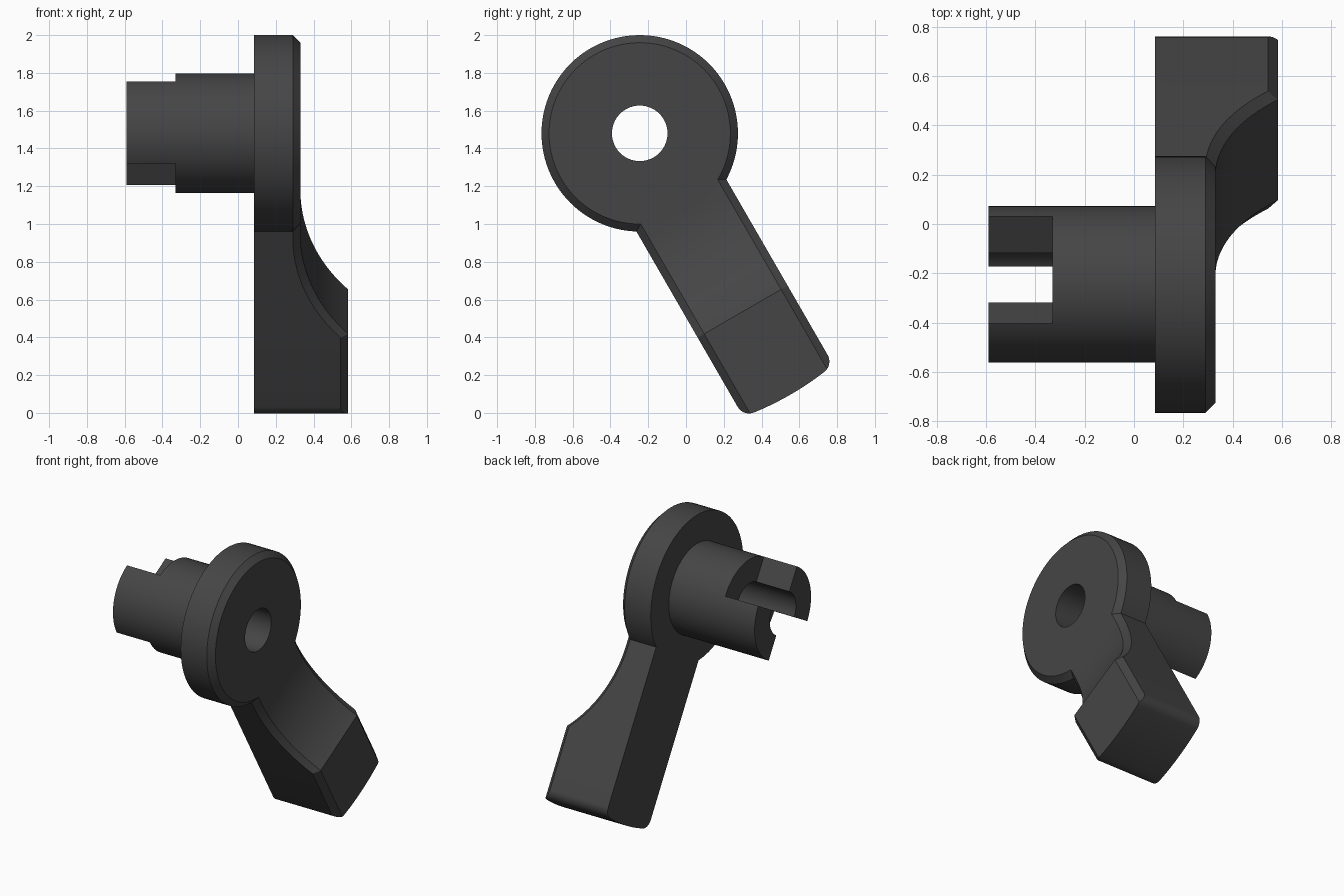
import bpy, bmesh, math

if "Cube" in bpy.data.objects:
    bpy.data.objects.remove(bpy.data.objects["Cube"])

HUB_Y, HUB_Z = -0.245, 1.48
BACK, FACE, BLOCK = 0.085, 0.33, 0.583      # x of back, hub face, grip face
HALF, CH = 0.275, 0.04                      # arm half width, chamfer
C, S = 0.5, math.sqrt(3) / 2                # arm leans 60 degrees below level

mat = bpy.data.materials.new("charcoal")
mat.diffuse_color = (0.06, 0.06, 0.06, 1)
mat.use_nodes = True
mat.node_tree.nodes["Principled BSDF"].inputs["Base Color"].default_value = mat.diffuse_color


def make(name, bm):
    bmesh.ops.remove_doubles(bm, verts=bm.verts, dist=1e-5)
    bmesh.ops.dissolve_degenerate(bm, edges=bm.edges, dist=1e-5)
    bmesh.ops.recalc_face_normals(bm, faces=bm.faces)
    me = bpy.data.meshes.new(name)
    bm.to_mesh(me)
    bm.free()
    me.materials.append(mat)
    ob = bpy.data.objects.new(name, me)
    bpy.context.collection.objects.link(ob)
    return ob


def loft(bm, rings, closed=False):
    vs = [[bm.verts.new(p) for p in r] for r in rings]
    n = len(rings[0])
    for i in range(len(vs) - (0 if closed else 1)):
        a, b = vs[i], vs[(i + 1) % len(vs)]
        for j in range(n):
            k = (j + 1) % n
            bm.faces.new((a[j], a[k], b[k], b[j]))
    if not closed:
        bm.faces.new(vs[0])
        bm.faces.new(vs[-1])


def boolean(ob, other, op):
    m = ob.modifiers.new(op.lower(), 'BOOLEAN')
    m.operation, m.solver, m.object = op, 'EXACT', other
    bpy.context.view_layer.objects.active = ob
    bpy.ops.object.modifier_apply(modifier=m.name)
    bpy.data.objects.remove(other)


# Hub disc, hollow shaft and bore as one turned profile (x, radius)
profile = [(-0.59, 0.147), (-0.59, 0.317), (BACK, 0.317), (BACK, 0.52),
           (FACE - CH, 0.52), (FACE, 0.48), (FACE, 0.147)]
SEG = 96
bm = bmesh.new()
loft(bm, [[(x, HUB_Y + r * math.cos(t), HUB_Z + r * math.sin(t)) for x, r in profile]
          for t in (2 * math.pi * i / SEG for i in range(SEG))], closed=True)
handle = make("lever_handle", bm)

# Two opposite quarter notches at the shaft end
for deg in (30, 210):
    bm = bmesh.new()
    quad = []
    for r, d in ((0, 0), (0.6, 0), (0.85, 45), (0.6, 90)):
        t = math.radians(deg + d)
        quad.append((HUB_Y + r * math.cos(t), HUB_Z + r * math.sin(t)))
    loft(bm, [[(x, y, z) for y, z in quad] for x in (-0.7, -0.33)])
    boolean(handle, make("notch_cutter", bm), 'DIFFERENCE')

# Arm stations: (distance along arm, half width, front height)
A0, A1, RISE = 0.48, 1.09, BLOCK - FACE
RAD = ((A1 - A0) ** 2 + RISE ** 2) / (2 * RISE)
stations = [(0.3, HALF, FACE)]
for i in range(21):                          # concave sweep up to the grip
    a = A0 + (A1 - A0) * i / 20
    stations.append((a, HALF, FACE + RAD - math.sqrt(RAD ** 2 - (a - A0) ** 2)))
END, FIL = 1.597, 0.07                       # end arc radius, corner radius
cn = HALF - FIL
ca = math.sqrt((END - FIL) ** 2 - cn ** 2)
phi = math.atan2(ca, cn)
for i in range(11):                          # rounded corners
    t = phi * i / 10
    stations.append((ca + FIL * math.sin(t), cn + FIL * math.cos(t), BLOCK))
for i in range(1, 9):                        # shallow curved end
    t = phi + (math.pi / 2 - 0.001 - phi) * i / 8
    stations.append((END * math.sin(t), END * math.cos(t), BLOCK))


def section(a, w, top):
    shoulder = min(top, top - CH + HALF - w)
    inner = min(w, HALF - CH)
    pts = [(-w, BACK), (w, BACK), (w, shoulder), (inner, top), (-inner, top), (-w, shoulder)]
    return [(x, HUB_Y + C * a + S * n, HUB_Z - S * a + C * n) for n, x in pts]


bm = bmesh.new()
loft(bm, [section(*s) for s in stations])
boolean(handle, make("arm", bm), 'UNION')

bpy.ops.object.select_all(action='DESELECT')
handle.select_set(True)
bpy.context.view_layer.objects.active = handle
bpy.ops.object.shade_smooth_by_angle(angle=math.radians(25))
